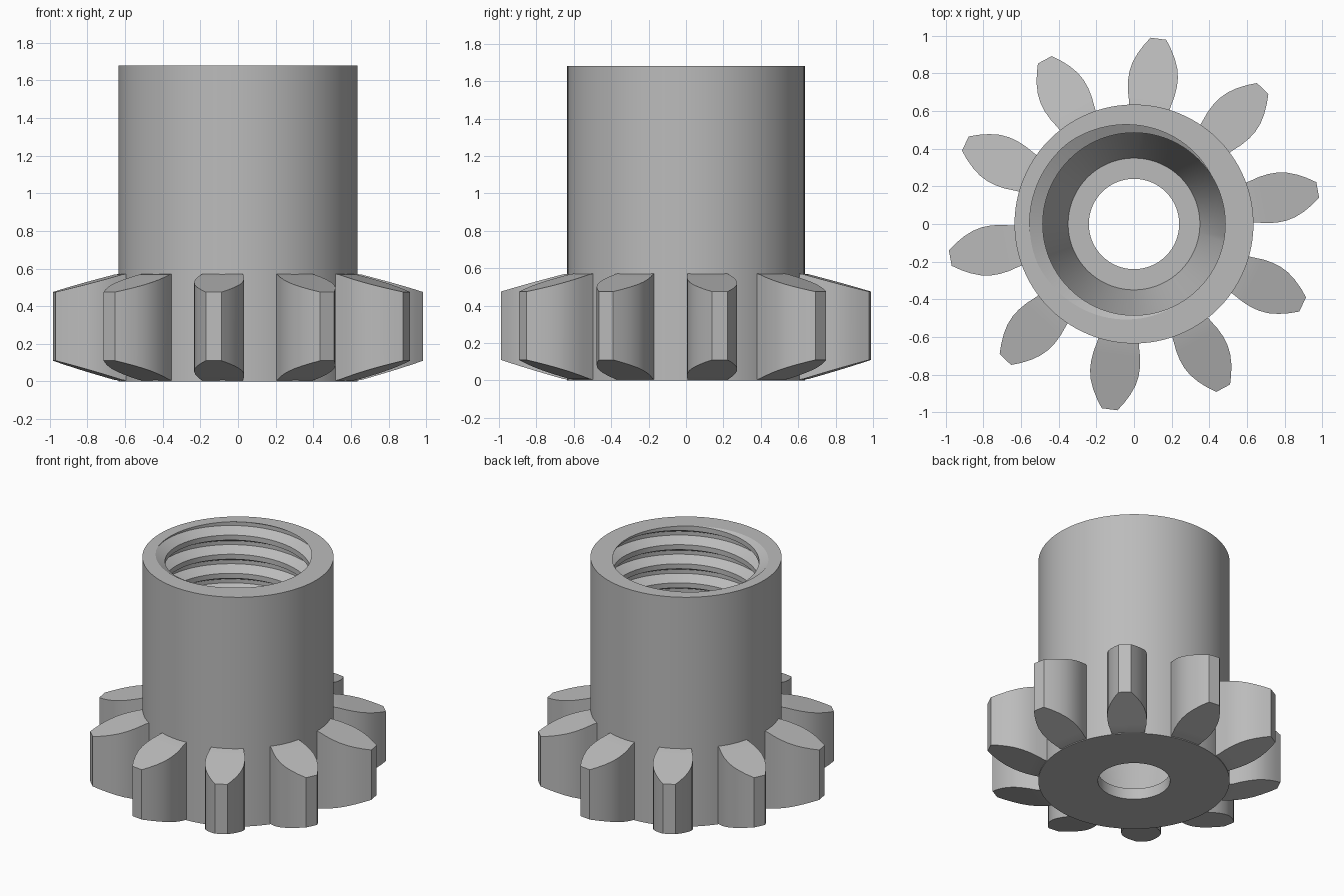
import bpy, bmesh
from math import cos, sin, pi, radians, floor

if "Cube" in bpy.data.objects:
    bpy.data.objects.remove(bpy.data.objects["Cube"])

steel = bpy.data.materials.new("grey_steel")
steel.use_nodes = True
GREY = (0.5, 0.5, 0.5, 1)
steel.diffuse_color = GREY
steel.node_tree.nodes["Principled BSDF"].inputs["Base Color"].default_value = GREY

# Main sizes
OUTER, HEIGHT, HOLE, FLOOR = 0.635, 1.68, 0.24, 0.08
CREST, ROOT, PITCH, THREAD_LOW = 0.485, 0.555, 0.14, 0.58
# Thread shape over one turn: phase and radius
SHAPE = [(0, CREST), (0.26, CREST), (0.53, ROOT), (0.73, ROOT), (1, CREST)]
START = 0.17   # phase of the thread at the top rim


def finish(name, bm):
    bmesh.ops.remove_doubles(bm, verts=bm.verts, dist=1e-4)
    bmesh.ops.recalc_face_normals(bm, faces=bm.faces)
    mesh = bpy.data.meshes.new(name)
    bm.to_mesh(mesh)
    bm.free()
    mesh.materials.append(steel)
    ob = bpy.data.objects.new(name, mesh)
    bpy.context.collection.objects.link(ob)
    bpy.ops.object.select_all(action='DESELECT')
    ob.select_set(True)
    bpy.context.view_layer.objects.active = ob
    bpy.ops.object.shade_smooth_by_angle(angle=radians(25))
    return ob


def thread_radius(phase):
    phase -= floor(phase)
    for (p0, r0), (p1, r1) in zip(SHAPE, SHAPE[1:]):
        if phase <= p1:
            return r0 + (r1 - r0) * (phase - p0) / (p1 - p0)


def column(turn):
    """Closed section of the sleeve at one angle, with the helical thread."""
    pts = [(HOLE, 0), (OUTER, 0), (OUTER, HEIGHT)]
    count = int((HEIGHT - THREAD_LOW) / PITCH) + 3
    for k in range(-2, count):
        for p, r in SHAPE[:-1]:
            z = HEIGHT - PITCH * (k + p - turn - START)
            if z > HEIGHT or z < THREAD_LOW:
                z = min(max(z, THREAD_LOW), HEIGHT)
                r = thread_radius((HEIGHT - z) / PITCH + turn + START)
            pts.append((r, z))
    return pts + [(CREST, THREAD_LOW), (0.35, FLOOR), (HOLE, FLOOR)]


# Sleeve with threaded bore, tapered socket and through hole
bm = bmesh.new()
N = 96
cols = []
for i in range(N + 1):
    a = 2 * pi * i / N
    cols.append([bm.verts.new((r * cos(a), r * sin(a), z)) for r, z in column(i / N)])
for c0, c1 in zip(cols, cols[1:]):
    for j in range(len(c0)):
        k = (j + 1) % len(c0)
        bm.faces.new((c0[j], c1[j], c1[k], c0[k]))
bmesh.ops.dissolve_degenerate(bm, dist=1e-5, edges=bm.edges)
finish("threaded_sleeve", bm)

# Gear teeth: bulged flanks, ends bevelled towards the tip
FLANK = [(0.6, 0.103), (0.65, 0.113), (0.7, 0.125), (0.75, 0.131), (0.8, 0.13),
         (0.85, 0.12), (0.9, 0.1), (0.95, 0.072), (0.993, 0.042)]
outline = FLANK + [(r, -w) for r, w in reversed(FLANK)]


def bevel(r):
    return max(0, r - 0.62) / 0.373


def make_tooth(index):
    bm = bmesh.new()
    a = radians(10.5 + 36 * index)

    def ring(z0, z1):
        return [bm.verts.new((r * cos(a) - w * sin(a), r * sin(a) + w * cos(a),
                              z0 + (z1 - z0) * bevel(r))) for r, w in outline]
    low, high = ring(0, 0.11), ring(0.575, 0.475)
    n = len(outline)
    for j in range(n):
        k = (j + 1) % n
        bm.faces.new((low[j], low[k], high[k], high[j]))
    for j in range(len(FLANK) - 1):
        for loop in (low, high):
            bm.faces.new((loop[j], loop[j + 1], loop[n - 2 - j], loop[n - 1 - j]))
    finish("gear_tooth_%d" % (index + 1), bm)


for i in range(10):
    make_tooth(i)
